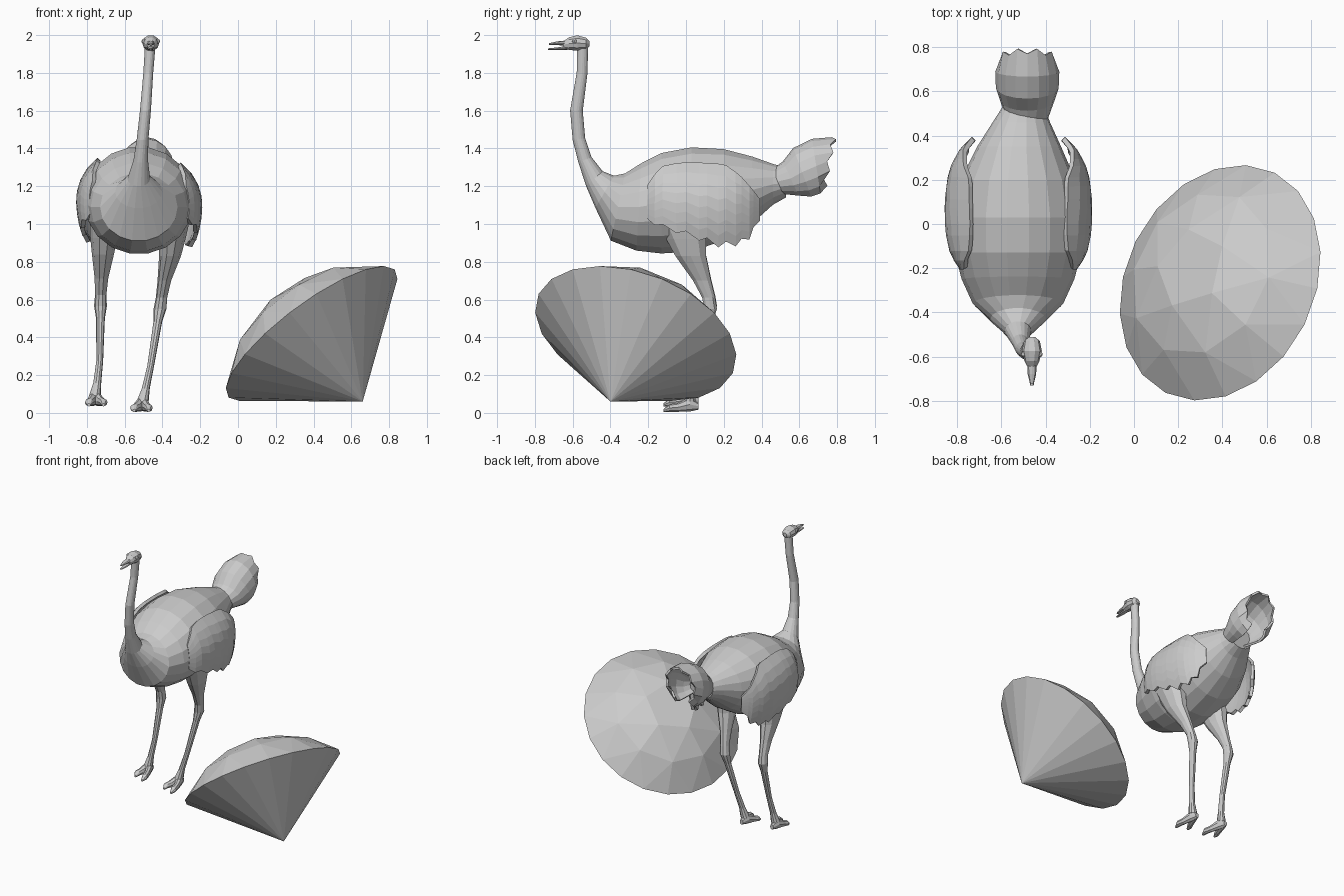
import bpy, bmesh
from math import sin, cos, radians, pi, atan2
from mathutils import Vector


def make(name, bm, thickness=0):
    bmesh.ops.recalc_face_normals(bm, faces=bm.faces)
    me = bpy.data.meshes.new(name)
    bm.to_mesh(me)
    bm.free()
    ob = bpy.data.objects.new(name, me)
    bpy.context.collection.objects.link(ob)
    if thickness:
        mod = ob.modifiers.new("thickness", 'SOLIDIFY')
        mod.thickness = thickness
        mod.offset = 0
    return ob


def skin(bm, rows, closed):
    for a, b in zip(rows, rows[1:]):
        n = len(a)
        for i in range(n if closed else n - 1):
            j = (i + 1) % n
            bm.faces.new((a[i], a[j], b[j], b[i]))


def loft(name, rings, n=10):
    """Skin ellipses given as (x, y, z, rx, rz, tilt in degrees)."""
    bm = bmesh.new()
    rows = []
    for x, y, z, rx, rz, t in rings:
        t = radians(t)
        row = []
        for i in range(n):
            a = 2 * pi * i / n
            u = rz * sin(a)
            row.append(bm.verts.new((x + rx * cos(a), y + u * sin(t), z + u * cos(t))))
        rows.append(row)
    skin(bm, rows, True)
    bm.faces.new(rows[0])
    bm.faces.new(rows[-1])
    return make(name, bm)


# neck flowing into the body and rump
loft("neck_and_body", [
    (-.465, -.548, 1.94, .028, .03, 90),
    (-.475, -.550, 1.80, .026, .029, 96),
    (-.490, -.580, 1.60, .029, .034, 92),
    (-.505, -.567, 1.45, .031, .034, 80),
    (-.515, -.535, 1.34, .038, .038, 68),
    (-.525, -.485, 1.24, .060, .060, 48),
    (-.525, -.430, 1.17, .125, .100, 30),
    (-.525, -.360, 1.09, .205, .185, 12),
    (-.525, -.250, 1.09, .255, .235, 3),
    (-.525, -.130, 1.11, .287, .270, 0),
    (-.525, .030, 1.13, .292, .280, 0),
    (-.525, .200, 1.155, .260, .245, 0),
    (-.520, .350, 1.18, .190, .180, 0),
    (-.510, .460, 1.21, .130, .110, 0),
    (-.500, .530, 1.22, .095, .080, 0)], 18)

# head, open beak and eyes
hx = -.462
loft("head", [(hx, -.512, 1.955, .015, .015, 0), (hx, -.530, 1.955, .036, .033, 0),
              (hx, -.575, 1.958, .045, .043, 0), (hx, -.620, 1.955, .034, .035, 0),
              (hx, -.648, 1.950, .020, .018, 0)])
loft("upper_beak", [(hx, -.63, 1.958, .022, .014, 0), (hx, -.68, 1.957, .019, .010, 0),
                    (hx, -.725, 1.952, .008, .005, 0)], 8)
loft("lower_beak", [(hx, -.61, 1.935, .020, .012, 0), (hx, -.68, 1.928, .016, .007, 0),
                    (hx, -.73, 1.926, .008, .004, 0)], 8)
for s in (-1, 1):
    bm = bmesh.new()
    bmesh.ops.create_uvsphere(bm, u_segments=8, v_segments=6, radius=.013)
    bmesh.ops.translate(bm, verts=bm.verts, vec=(hx + s * .036, -.59, 1.967))
    make("eye", bm)

# wings: curved shells with a scalloped lower edge (y, bottom, top, half width)
wing = [(-.20, 1.03, 1.20, .255), (-.16, .995, 1.26, .283), (-.12, 1.00, 1.30, .302),
        (-.05, .955, 1.315, .317), (0, .965, 1.318, .322), (.07, .915, 1.318, .323),
        (.11, .93, 1.315, .322), (.17, .88, 1.312, .316), (.21, .91, 1.305, .310),
        (.26, .885, 1.27, .295), (.29, .925, 1.245, .280), (.33, .92, 1.20, .258),
        (.35, .985, 1.175, .240), (.385, 1.02, 1.13, .205)]
for s, lift in ((-1, .025), (1, 0)):
    bm = bmesh.new()
    rows = []
    for y, lo, hi, w in wing:
        row = []
        for k in range(8):
            z = lo + (hi - lo) * k / 7
            h = .29 if z > 1.1 else .42
            x = w * (1 - ((z - 1.1) / h) ** 2) ** .5
            row.append(bm.verts.new((-.523 + s * x, y, z + lift)))
        rows.append(row)
    skin(bm, rows, False)
    make("wing", bm, .022)

# tail: arched feather fan, open underneath and behind
bm = bmesh.new()
rows = []
for v, (y, z, rx, rz, t) in enumerate([(.49, 1.22, .09, .07, -25), (.56, 1.235, .115, .10, -25),
                                       (.62, 1.265, .135, .14, -20), (.69, 1.295, .138, .15, -8),
                                       (.755, 1.32, .115, .135, 12)]):
    t = radians(t)
    row = []
    for i in range(15):
        a = radians(-60 + 300 * i / 14)
        u = rz * sin(a)
        ruffle = .012 * (-1) ** i if v == 4 else 0
        row.append(bm.verts.new((-.483 + rx * cos(a), y + u * sin(t) + ruffle, z + u * cos(t))))
    rows.append(row)
skin(bm, rows, False)
make("tail", bm, .015)

# legs: shared shape (y, z, rx, ry) with its own line of x positions
leg = [(-.03, 1.02, .085, .13), (.00, .92, .072, .11), (.025, .83, .058, .085),
       (.085, .70, .036, .05), (.120, .61, .030, .036), (.130, .55, .034, .036),
       (.115, .48, .023, .025), (.060, .25, .018, .02), (.032, .13, .021, .022),
       (.020, .06, .032, .032)]
right_x = [-.34, -.35, -.36, -.39, -.405, -.413, -.425, -.462, -.488, -.505]
left_x = [-.70, -.71, -.715, -.723, -.727, -.728, -.728, -.732, -.745, -.757]
for xs, lift, out in ((right_x, 0, -1), (left_x, .03, 1)):
    loft("leg", [(x, y, z + lift * (1.1 - z), rx, ry, 90)
                 for x, (y, z, rx, ry) in zip(xs, leg)], 10)
    fx = xs[-1]
    # two toes per foot
    for dx, length in ((.032 * -out, .13 if out < 0 else .10), (.045 * out, .10 if out < 0 else .13)):
        loft("toe", [(fx, .065, .035 + lift, .014, .018, 0),
                     (fx + dx * .2, .02, .045 + lift, .026, .038, 0),
                     (fx + dx * .7, -.04, .030 + lift, .022, .024, 0),
                     (fx + dx, .01 - length * .75, .026 + lift, .022, .020, 0),
                     (fx + dx, .01 - length, .012 + lift, .008, .008, 0)], 8)

# tilted cone with a faceted spherical cap
apex = Vector((.66, -.40, .06))
axis = Vector((-.575, .285, .767)).normalized()
turn = axis.to_track_quat('Z', 'Y')
R, half = .728, atan2(.556, .47)
bm = bmesh.new()
caps = []
for n, th in ((20, half), (10, radians(32)), (5, radians(15))):
    caps.append([bm.verts.new(apex + turn @ Vector((R * sin(th) * cos(2 * pi * i / n),
                                                    R * sin(th) * sin(2 * pi * i / n),
                                                    R * cos(th)))) for i in range(n)])
for o, c in zip(caps, caps[1:]):
    for i in range(len(c)):
        j = (i + 1) % len(c)
        a, b, d = o[2 * i], o[2 * i + 1], o[(2 * i + 2) % len(o)]
        for f in ((c[i], a, b), (c[i], b, c[j]), (c[j], b, d)):
            bm.faces.new(f)
bm.faces.new(caps[2])
tip = bm.verts.new(apex)
for i in range(20):
    bm.faces.new((caps[0][i], tip, caps[0][(i + 1) % 20]))
make("domed_cone", bm)
